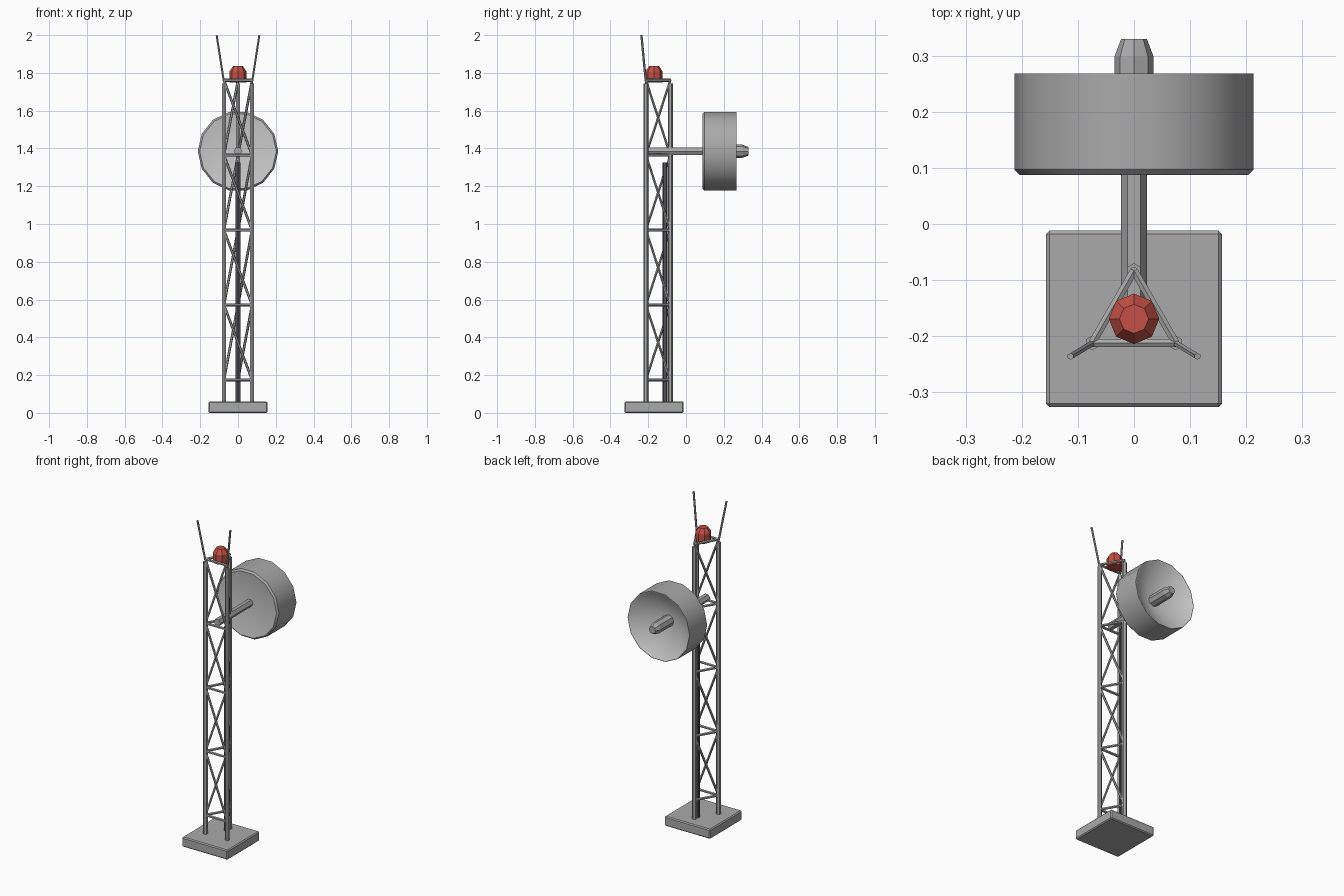
import bpy, bmesh
from math import pi, cos, sin, radians
from mathutils import Vector

if "Cube" in bpy.data.objects:
    bpy.data.objects.remove(bpy.data.objects["Cube"])

CY = -0.169            # tower axis
DISH_Z = 1.385


def material(name, rgb):
    m = bpy.data.materials.new(name)
    m.diffuse_color = (*rgb, 1)
    m.use_nodes = True
    m.node_tree.nodes["Principled BSDF"].inputs["Base Color"].default_value = m.diffuse_color
    return m


def finish(name, bm, mat=None):
    bmesh.ops.recalc_face_normals(bm, faces=bm.faces)
    me = bpy.data.meshes.new(name)
    bm.to_mesh(me)
    bm.free()
    ob = bpy.data.objects.new(name, me)
    bpy.context.collection.objects.link(ob)
    if mat:
        me.materials.append(mat)
    return ob


def rod(bm, a, b, r, sides=6):
    a, b = Vector(a), Vector(b)
    d = b - a
    mtx = d.to_track_quat('Z', 'Y').to_matrix().to_4x4()
    mtx.translation = (a + b) / 2
    bmesh.ops.create_cone(bm, cap_ends=True, segments=sides, radius1=r,
                          radius2=r, depth=d.length, matrix=mtx)


def lathe(name, profile, sides, place, mat_index=None, closed=False):
    """Revolve (radius, height) points; place maps (u, v, h) to a position."""
    bm = bmesh.new()
    rings = []
    for r, h in profile:
        if r == 0:
            rings.append([bm.verts.new(place(0, 0, h))] * sides)
        else:
            rings.append([bm.verts.new(place(r * cos(2 * pi * i / sides),
                                             r * sin(2 * pi * i / sides), h))
                          for i in range(sides)])
    for k, (lo, hi) in enumerate(zip(rings, rings[1:])):
        for i in range(sides):
            j = (i + 1) % sides
            f = bm.faces.new(dict.fromkeys((lo[i], lo[j], hi[j], hi[i])))
            if mat_index:
                f.material_index = mat_index[k]
    return finish(name, bm)


along_y = lambda u, v, h: (u, h, DISH_Z + v)
along_z = lambda u, v, h: (u, CY + v, h)

red = material("red", (0.55, 0.08, 0.06))
dark = material("dark_grey", (0.08, 0.08, 0.09))
grey = material("grey", (0.4, 0.4, 0.4))
light = material("light_grey", (0.75, 0.75, 0.75))

# concrete footing
bm = bmesh.new()
bmesh.ops.create_cube(bm, size=1)
bmesh.ops.scale(bm, vec=(0.314, 0.314, 0.06), verts=bm.verts)
bmesh.ops.translate(bm, vec=(0, CY, 0.03), verts=bm.verts)
bmesh.ops.bevel(bm, geom=bm.edges[:], offset=0.006, segments=1, affect='EDGES')
finish("base_plate", bm, grey)

# three legs on a triangle: back apex, front left, front right
R = 0.086
corners = [(R * cos(radians(a)), CY + R * sin(radians(a))) for a in (90, 210, 330)]
bm = bmesh.new()
for x, y in corners:
    rod(bm, (x, y, 0.05), (x, y, 1.745), 0.013)
finish("tower_legs", bm, grey)

# horizontal rings, and one spiralling diagonal per face and bay
levels = [0.175 + 0.3965 * i for i in range(5)]
bars, braces = bmesh.new(), bmesh.new()
for i in range(3):
    p, q = corners[i], corners[(i + 1) % 3]
    for z in levels:
        rod(bars, (*p, z), (*q, z), 0.008)
    for z0, z1 in zip(levels, levels[1:]):
        rod(braces, (*q, z0), (*p, z1), 0.007)
finish("tower_rings", bars, grey)
finish("tower_diagonals", braces, grey)

# cable run inside the tower
bm = bmesh.new()
rod(bm, (0, -0.111, 0.06), (0, -0.111, 1.325), 0.014)
finish("cable_run", bm, dark)

# dish drum with a deep front cone and a shallow rear cone
dish = lathe("dish", [(0, 0.12), (0.203, 0.087), (0.213, 0.097),
                      (0.213, 0.268), (0.208, 0.268), (0, 0.15)],
             14, along_y, [1, 0, 0, 0, 1])
dish.data.materials.append(grey)
dish.data.materials.append(light)
bpy.context.view_layer.objects.active = dish
dish.select_set(True)
bpy.ops.object.shade_smooth_by_angle(angle=radians(30))

# boom carrying the dish, and feed horn
for name, profile, sides in (
        ("dish_boom", [(0, -0.205), (0.023, -0.205), (0.023, 0.13), (0, 0.13)], 6),
        ("feed_horn", [(0, 0.14), (0.035, 0.14), (0.035, 0.298),
                       (0.023, 0.33), (0, 0.33)], 8)):
    lathe(name, profile, sides, along_y).data.materials.append(grey)

# warning light
lamp = lathe("warning_light", [(0, 1.75), (0.045, 1.75), (0.045, 1.808),
                               (0.026, 1.836), (0, 1.836)], 8, along_z)
lamp.data.materials.append(red)

# pair of whip antennas leaning outward
for side, name in ((-1, "left_whip"), (1, "right_whip")):
    bm = bmesh.new()
    rod(bm, (side * 0.075, -0.213, 1.755), (side * 0.113, -0.236, 1.999), 0.006)
    finish(name, bm, grey)
